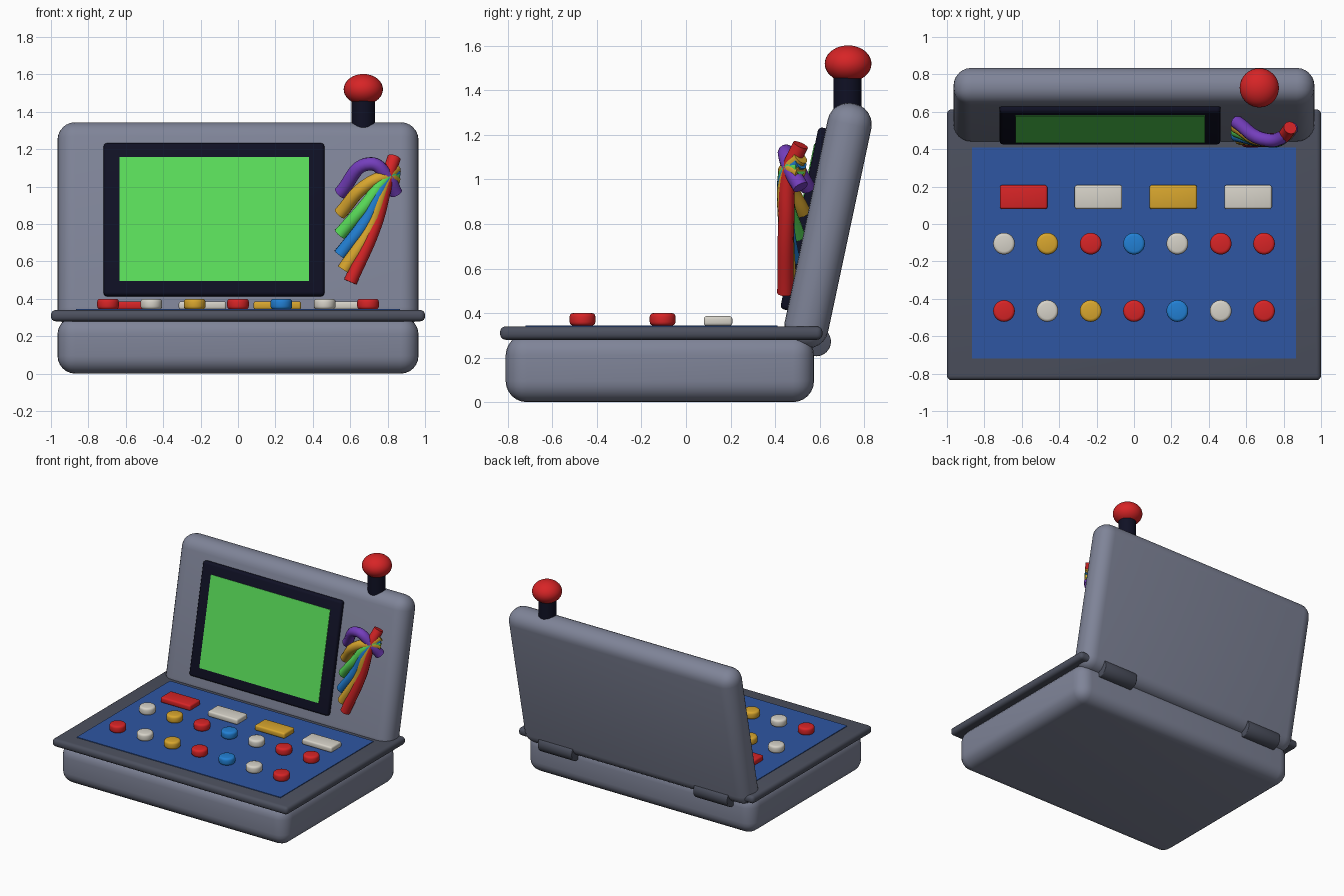
import bpy, bmesh, math
from mathutils import Matrix, Vector

if "Cube" in bpy.data.objects:
    bpy.data.objects.remove(bpy.data.objects["Cube"])


def material(name, r, g, b):
    m = bpy.data.materials.new(name)
    lin = [((c / 255 + 0.055) / 1.055) ** 2.4 for c in (r, g, b)]
    m.diffuse_color = (*lin, 1)
    m.use_nodes = True
    m.node_tree.nodes["Principled BSDF"].inputs["Base Color"].default_value = m.diffuse_color
    return m


GREY = material("case grey", 127, 132, 152)
DARK = material("dark grey", 76, 80, 94)
BLACK = material("navy black", 15, 16, 36)
GREEN = material("green", 90, 222, 90)
PANEL = material("panel blue", 46, 86, 162)
RED = material("red", 215, 36, 38)
WHITE = material("off white", 214, 210, 200)
YELLOW = material("amber", 216, 166, 46)
BLUE = material("bright blue", 34, 128, 212)
PURPLE = material("purple", 116, 62, 188)


def finish(name, bm, mat, matrix=Matrix()):
    me = bpy.data.meshes.new(name)
    bm.to_mesh(me)
    bm.free()
    ob = bpy.data.objects.new(name, me)
    bpy.context.collection.objects.link(ob)
    me.materials.append(mat)
    ob.matrix_world = matrix
    bpy.ops.object.select_all(action='DESELECT')
    ob.select_set(True)
    bpy.context.view_layer.objects.active = ob
    bpy.ops.object.shade_smooth_by_angle(angle=math.radians(35))
    return ob


def box(name, lo, hi, mat, bevel=0.0, segments=3, matrix=Matrix()):
    lo, hi = Vector(lo), Vector(hi)
    bm = bmesh.new()
    bmesh.ops.create_cube(bm, size=1)
    bmesh.ops.scale(bm, vec=hi - lo, verts=bm.verts)
    bmesh.ops.translate(bm, vec=(lo + hi) / 2, verts=bm.verts)
    if bevel:
        bmesh.ops.bevel(bm, geom=bm.edges[:], offset=bevel, segments=segments,
                        profile=0.5, affect='EDGES')
    return finish(name, bm, mat, matrix)


def cylinder(name, centre, radius, depth, mat, bevel=0.0, matrix=Matrix()):
    bm = bmesh.new()
    bmesh.ops.create_cone(bm, cap_ends=True, segments=32, radius1=radius,
                          radius2=radius, depth=depth)
    if bevel:
        rims = [e for e in bm.edges if abs(e.verts[0].co.z - e.verts[1].co.z) < 1e-5]
        bmesh.ops.bevel(bm, geom=rims, offset=bevel, segments=3,
                        profile=0.5, affect='EDGES')
    return finish(name, bm, mat, Matrix.Translation(centre) @ matrix)


# Lower case, deck and control panel
box("base", (-0.965, -0.81, 0), (0.965, 0.575, 0.305), GREY, 0.095, 6)
box("deck", (-1, -0.835, 0.28), (1, 0.613, 0.34), DARK, 0.025, 4)
box("control_panel", (-0.865, -0.72, 0.336), (0.865, 0.41, 0.345), PANEL)

# Wide keys
for i, mat in enumerate((RED, WHITE, YELLOW, WHITE)):
    x = -0.59 + 0.4 * i
    box(f"wide_key_{i}", (x - 0.127, 0.08, 0.343), (x + 0.127, 0.208, 0.386), mat, 0.012)

# Two rows of round buttons
rows = {-0.105: (WHITE, YELLOW, RED, BLUE, WHITE, RED, RED),
        -0.465: (RED, WHITE, YELLOW, RED, BLUE, WHITE, RED)}
for y, mats in rows.items():
    for i, mat in enumerate(mats):
        cylinder("round_button", (-0.695 + 0.2317 * i, y, 0.372), 0.058, 0.056, mat, 0.016)

# Leaning lid with its framed screen
tilt = Matrix.Translation((0, 0.6375, 0.793)) @ Matrix.Rotation(math.radians(-12), 4, 'X')
box("lid", (-0.965, -0.1, -0.56), (0.965, 0.1, 0.56), GREY, 0.094, 6, tilt)
box("screen_frame", (-0.718, -0.133, -0.41), (0.462, -0.08, 0.425), BLACK, 0.018, 3, tilt)
box("screen", (-0.633, -0.137, -0.333), (0.379, -0.13, 0.345), GREEN, 0, 1, tilt)

# Hinges
along_x = Matrix.Rotation(math.pi / 2, 4, 'Y')
for side in (-1, 1):
    cylinder("hinge", (0.66 * side, 0.585, 0.272), 0.066, 0.29, DARK, 0.005, along_x)

# Joystick on the lid's top edge
cylinder("stick_post", (0.67, 0.725, 1.34), 0.063, 0.28, BLACK)
bm = bmesh.new()
bmesh.ops.create_uvsphere(bm, u_segments=32, v_segments=18, radius=1)
bmesh.ops.scale(bm, vec=(0.105, 0.105, 0.082), verts=bm.verts)
finish("stick_knob", bm, RED, Matrix.Translation((0.67, 0.728, 1.52)))


# Bundle of cables crossing at one point: start, middle and tip in (x, z)
def lid_front(z):
    return 0.535 + (z - 0.793) * math.tan(math.radians(12))


cables = [
    ("purple", PURPLE, (0.545, 0.965), (0.71, 1.122), (0.845, 0.965)),
    ("amber_upper", YELLOW, (0.545, 0.855), (0.69, 1.01), (0.84, 1.03)),
    ("green", GREEN, (0.545, 0.745), (0.69, 0.91), (0.84, 1.055)),
    ("blue", BLUE, (0.545, 0.635), (0.69, 0.825), (0.84, 1.08)),
    ("amber_lower", YELLOW, (0.565, 0.555), (0.70, 0.765), (0.84, 1.10)),
    ("red", RED, (0.60, 0.49), (0.735, 0.80), (0.835, 1.155)),
]
for name, mat, start, mid, tip in cables:
    points = [(start[0], lid_front(start[1]) - 0.025, start[1]),
              (mid[0], 0.45, mid[1]),
              (0.80, 0.468, 1.05),
              (tip[0], 0.515, tip[1])]
    cu = bpy.data.curves.new(name + "_cable", 'CURVE')
    cu.dimensions = '3D'
    cu.bevel_depth = 0.036
    cu.bevel_resolution = 4
    cu.use_fill_caps = True
    cu.resolution_u = 10
    sp = cu.splines.new('BEZIER')
    sp.bezier_points.add(len(points) - 1)
    for bp, co in zip(sp.bezier_points, points):
        bp.co = co
        bp.handle_left_type = bp.handle_right_type = 'AUTO'
    cu.materials.append(mat)
    ob = bpy.data.objects.new(name + "_cable", cu)
    bpy.context.collection.objects.link(ob)
